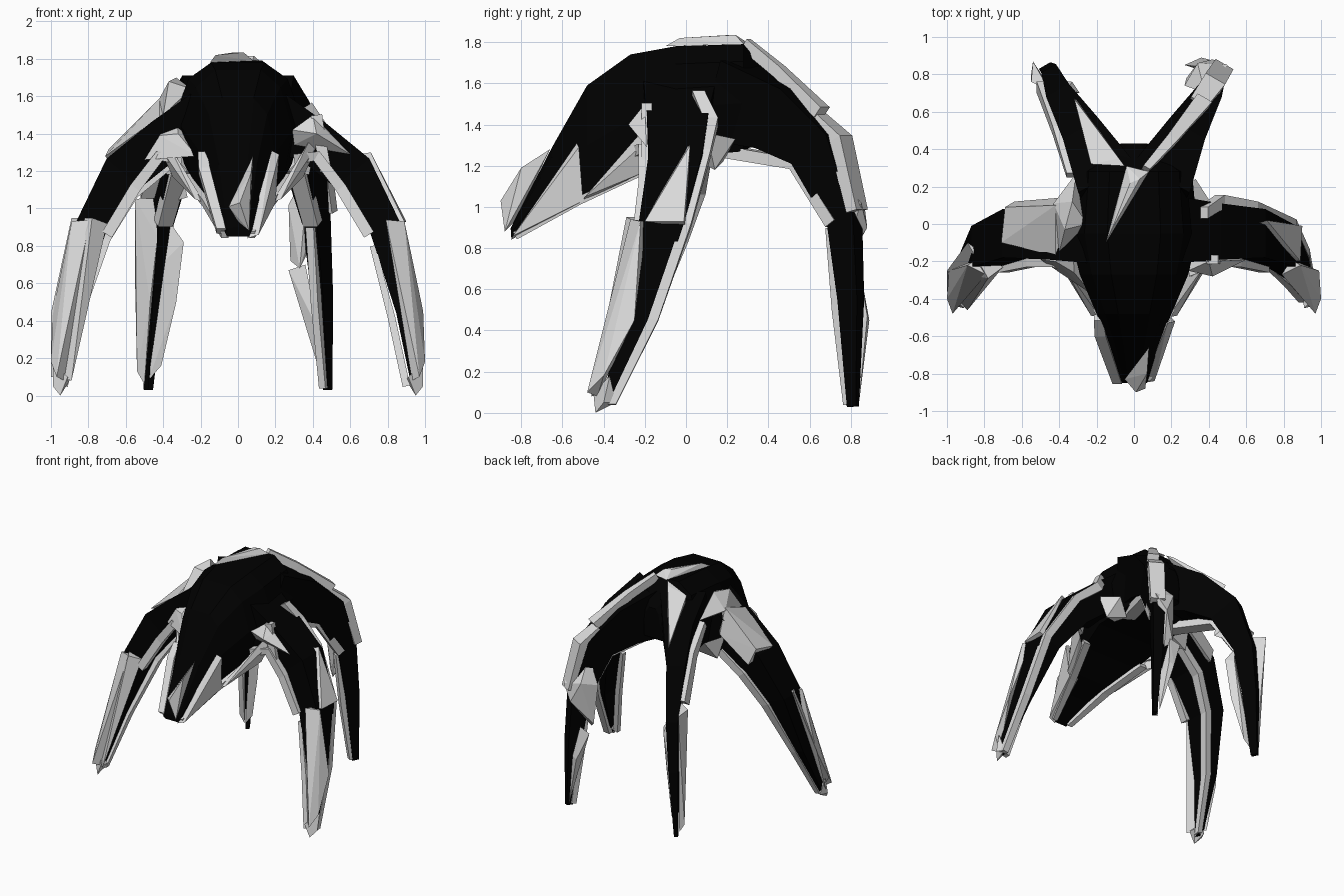
import bpy, bmesh
from mathutils import Vector as V


def material(name, v):
    m = bpy.data.materials.new(name)
    m.diffuse_color = (v, v, v, 1)
    return m


BLACK = material("black_hide", 0.0)
GREY = material("grey_armour", 0.70)


def finish(name, bm, mat):
    bmesh.ops.recalc_face_normals(bm, faces=bm.faces)
    me = bpy.data.meshes.new(name)
    bm.to_mesh(me)
    bm.free()
    me.materials.append(mat)
    ob = bpy.data.objects.new(name, me)
    bpy.context.collection.objects.link(ob)
    return ob


def loft(name, rings, mat):
    bm = bmesh.new()
    rows = [[bm.verts.new(p) for p in r] for r in rings]
    n = len(rows[0])
    for a, b in zip(rows, rows[1:]):
        for i in range(n):
            bm.faces.new((a[i], a[(i + 1) % n], b[(i + 1) % n], b[i]))
    bm.faces.new(rows[0])
    bm.faces.new(rows[-1])
    return finish(name, bm, mat)


def limb(name, stations, side, mat=GREY, sx=1):
    """Tapered box swept along stations (x, y, z, half width, half depth)."""
    pts = [V(s[:3]) for s in stations]
    side = V(side).normalized()
    rings = []
    for i, s in enumerate(stations):
        t = pts[min(i + 1, len(pts) - 1)] - pts[max(i - 1, 0)]
        n = t.cross(side).normalized()
        ring = [pts[i] + side * s[3] * a + n * s[4] * b
                for a, b in ((1, 1), (-1, 1), (-1, -1), (1, -1))]
        rings.append([(p.x * sx, p.y, p.z) for p in ring])
    return loft(name, rings, mat)


def shard(name, pts, sx=1):
    """Angular armour chip: convex hull of a few points."""
    bm = bmesh.new()
    for x, y, z in pts:
        bm.verts.new((x * sx, y, z))
    bmesh.ops.convex_hull(bm, input=bm.verts[:])
    loose = [v for v in bm.verts if not v.link_faces]
    bmesh.ops.delete(bm, geom=loose, context='VERTS')
    return finish(name, bm, GREY)


# arched body running down to the pointed head: y, half width, bottom, top
body = [(-.85, .07, .85, .90), (-.65, .13, .98, 1.29), (-.48, .20, 1.06, 1.59),
        (-.27, .29, 1.16, 1.74), (-.05, .34, 1.24, 1.78), (.28, .31, 1.27, 1.79),
        (.43, .07, 1.36, 1.60)]
rings = []
for y, w, b, t in body:
    h = t - b
    half = [(.42 * w, t), (.78 * w, t - .16 * h), (w, t - .55 * h), (.85 * w, b)]
    rings.append([(x, y, z) for x, z in half] + [(-x, y, z) for x, z in reversed(half)])
loft("body", rings, BLACK)

X, FRONT, BACK = (1, 0, 0), (0, 1, 0), (.86, -.5, 0)
for sx, tag in ((1, "right"), (-1, "left")):
    # black legs
    limb("front_leg_" + tag,
         [(.15, -.03, 1.48, .18, .17), (.40, -.04, 1.36, .15, .12),
          (.61, -.05, 1.19, .13, .12), (.79, -.12, .89, .11, .085),
          (.89, -.24, .45, .075, .045), (.95, -.39, .04, .02, .02)], FRONT, BLACK, sx)
    limb("back_leg_" + tag,
         [(.12, .20, 1.52, .17, .20), (.25, .45, 1.43, .11, .16),
          (.36, .63, 1.28, .07, .12), (.42, .77, .93, .045, .075),
          (.45, .80, .55, .035, .055), (.48, .81, .03, .015, .025)], BACK, BLACK, sx)
    # rail along the lower front edge of the front leg
    limb("front_leg_lower_rail_" + tag,
         [(.30, -.25, 1.26, .03, .03), (.42, -.20, 1.28, .03, .03),
          (.55, -.20, 1.11, .03, .03), (.70, -.23, .86, .03, .03)], FRONT, GREY, sx)
    # shin guard and foot of the front leg
    shard("front_shin_guard_" + tag,
          [(.79, -.27, .94), (.89, -.22, .93), (.84, -.19, .93), (.99, -.25, .45),
           (1.0, -.40, .18), (.97, -.48, .10), (.93, -.43, .08)], sx)
    shard("front_foot_" + tag,
          [(.99, -.37, .18), (.90, -.38, .08), (.91, -.45, .10), (.95, -.44, .0),
           (.99, -.40, .05), (.96, -.34, .05)], sx)
    # inner rail of the back leg
    limb("back_leg_inner_rail_" + tag,
         [(.16, .13, 1.28, .05, .03), (.32, .54, 1.21, .05, .03),
          (.40, .72, .92, .045, .03)], BACK, GREY, sx)
    # armpit plates and jaw rails
    shard("armpit_plate_" + tag,
          [(.18, -.50, 1.03), (.23, -.49, 1.05), (.38, -.22, 1.36), (.35, -.20, 1.17),
           (.28, -.26, 1.15), (.42, -.18, 1.33)], sx)
    shard("rear_armpit_plate_" + tag,
          [(.22, .18, 1.22), (.33, .24, 1.33), (.42, .10, 1.36), (.38, .14, 1.18),
           (.27, .10, 1.20)], sx)
    limb("jaw_rail_" + tag,
         [(.07, -.83, .86, .02, .02), (.16, -.52, 1.03, .03, .02),
          (.27, -.22, 1.17, .03, .02)], X, GREY, sx)

# right front leg armour
limb("front_leg_rear_rail_right",
     [(.37, .06, 1.55, .03, .03), (.46, .12, 1.41, .035, .035), (.64, .09, 1.26, .03, .03),
      (.84, .00, .91, .025, .03), (.91, -.16, .45, .025, .03), (.95, -.36, .04, .02, .025)], FRONT)
shard("front_knee_chip_right", [(.65, .0, 1.29), (.71, .02, 1.30), (.89, -.2, .93),
                                (.90, -.01, .93), (.82, -.19, .93), (.84, 0, .90)])
limb("front_shin_inner_rail_right", [(.72, -.22, .80, .02, .015), (.82, -.31, .42, .02, .02),
                                     (.90, -.40, .05, .02, .02)], FRONT)
limb("shoulder_rail_right", [(.42, -.19, 1.50, .025, .03), (.44, -.19, 1.36, .025, .03),
                             (.47, -.19, 1.20, .025, .03)], FRONT)
shard("chest_wedge_right", [(.29, -.25, 1.42), (.40, -.20, 1.50), (.46, -.21, 1.43),
                            (.60, -.19, 1.29), (.30, -.20, 1.34), (.42, -.28, 1.40)])

# left front leg armour
limb("front_leg_inner_rail_left",
     [(.38, .09, 1.23, .03, .03), (.56, .06, 1.08, .035, .03), (.71, -.02, .84, .03, .03),
      (.85, -.19, .43, .03, .025), (.93, -.37, .05, .02, .02)], FRONT, GREY, -1)
shard("outer_shin_plate_left", [(-.89, -.10, .95), (-.70, -.23, .92), (-.78, -.29, .95),
                                (-1.0, -.25, .44), (-1.0, -.36, .10), (-.89, -.46, .08)])
shard("shoulder_plate_left", [(-.71, -.10, 1.28), (-.69, .09, 1.32), (-.64, .12, 1.19),
                              (-.42, -.17, 1.49), (-.42, .10, 1.59), (-.30, 0, 1.54),
                              (-.40, .14, 1.38)])
shard("shoulder_peak_left", [(-.43, .11, 1.57), (-.33, .12, 1.70), (-.25, .0, 1.64),
                             (-.40, -.15, 1.50), (-.31, .27, 1.52), (-.37, -.03, 1.68)])
shard("chest_chip_left", [(-.50, -.19, 1.26), (-.32, -.26, 1.40), (-.22, -.38, 1.28),
                          (-.33, -.06, 1.50), (-.42, -.20, 1.39), (-.28, -.24, 1.31)])

# head armour
shard("cheek_plate_right", [(.05, -.85, .84), (.11, -.84, .86), (.18, -.53, 1.31),
                            (.22, -.52, 1.29), (.20, -.50, 1.03), (.12, -.50, 1.03)])
limb("cheek_rail_left", [(-.19, -.50, 1.29, .025, .02), (-.18, -.58, 1.20, .03, .03),
                         (-.09, -.84, .88, .025, .02)], X)
shard("brow_chip", [(-.05, -.83, 1.01), (.01, -.90, 1.03), (.08, -.66, 1.28), (.06, -.88, .88),
                    (.00, -.83, .93), (.07, -.80, 1.19)])

# crest and back plates
shard("crest", [(-.15, -.10, 1.78), (-.12, -.03, 1.82), (.03, .24, 1.835), (.08, .28, 1.79),
                (-.04, .31, 1.79), (-.02, .22, 1.835)])
shard("back_plate_left", [(-.32, .67, 1.48), (-.23, .32, 1.72), (-.05, .31, 1.79),
                          (-.08, .35, 1.77), (-.30, .66, 1.42), (-.22, .34, 1.60)])
limb("hip_rail_left", [(-.33, .26, 1.50, .03, .025), (-.40, .50, 1.36, .035, .035),
                       (-.48, .73, 1.08, .04, .04)], X)
limb("back_ridge_right", [(.06, .29, 1.79, .02, .03), (.20, .45, 1.66, .03, .03),
                          (.37, .66, 1.46, .045, .03)], BACK)

# right rear leg armour
limb("back_knee_rail_right", [(.34, .64, 1.43, .05, .03), (.42, .75, 1.33, .06, .035),
                              (.47, .83, .98, .055, .03)], BACK)
limb("back_shin_rail_right", [(.395, .71, .90, .025, .025), (.42, .74, .5, .022, .025),
                              (.46, .79, .04, .02, .02)], BACK)
shard("rear_shin_fin_right", [(.27, .85, .67), (.36, .84, .70), (.40, .88, .47),
                              (.36, .89, .45), (.46, .84, .05), (.43, .80, .35)])
shard("rear_knee_fin_right", [(.27, .74, 1.02), (.34, .86, 1.06), (.50, .85, 1.02),
                              (.42, .88, .90), (.33, .74, .68), (.28, .78, .72),
                              (.47, .76, 1.12), (.38, .70, 1.22)])

# left rear leg armour
shard("rear_shin_plate_left", [(-.55, .76, 1.05), (-.45, .71, 1.06), (-.54, .87, 1.03),
                               (-.43, .70, .85), (-.55, .80, .60), (-.54, .79, .13),
                               (-.50, .80, .06), (-.47, .73, .50)])
shard("rear_shin_fin_left", [(-.36, .72, .92), (-.29, .70, .82), (-.33, .72, .50),
                             (-.41, .77, .16), (-.48, .78, .08), (-.39, .71, .72),
                             (-.33, .76, .80)])
shard("rear_knee_chip_left", [(-.45, .66, 1.22), (-.30, .58, 1.20), (-.27, .60, 1.06),
                              (-.40, .68, 1.02), (-.36, .70, 1.18)])
